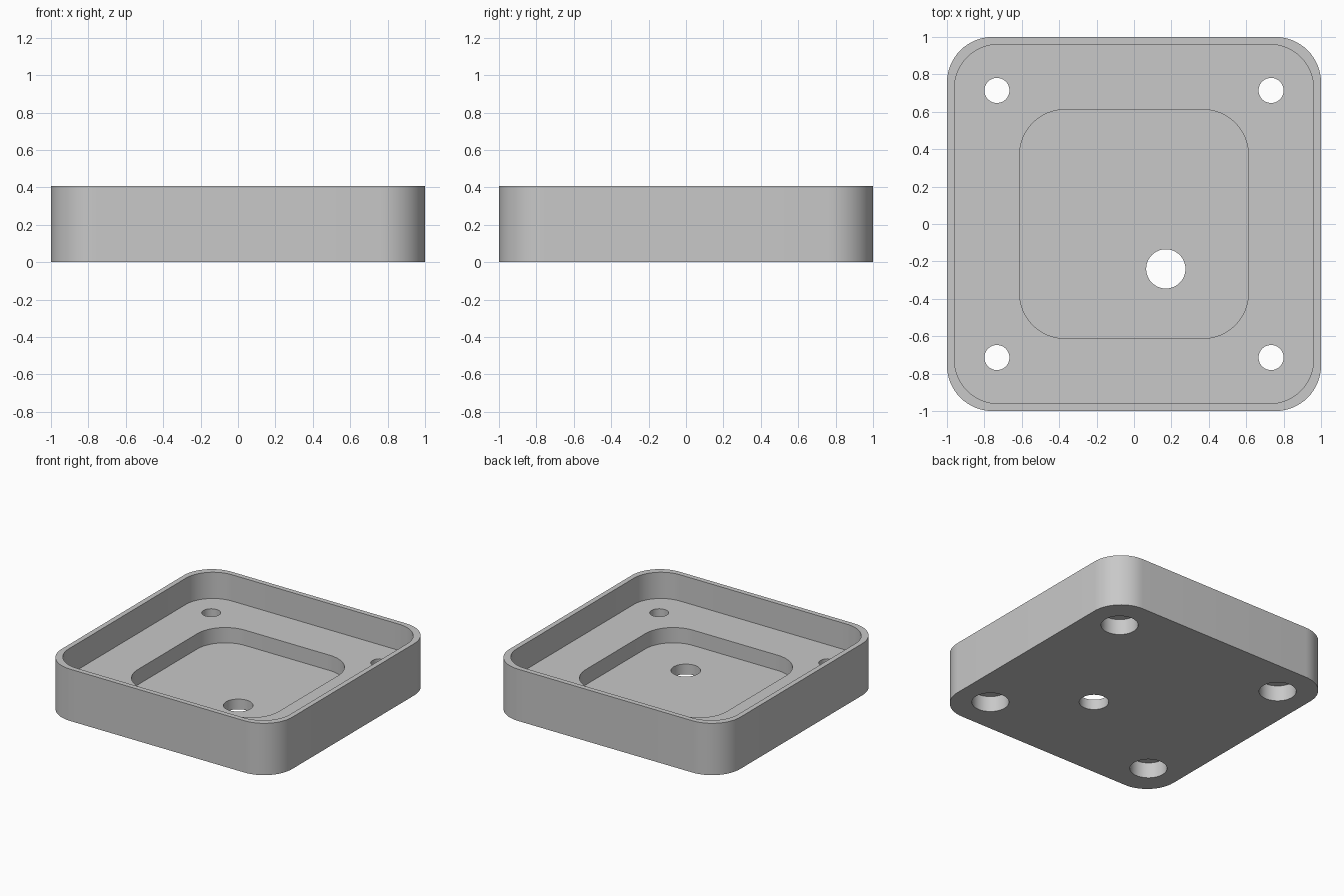
import bpy
import bmesh
from math import cos, sin, pi, radians

cube = bpy.data.objects.get("Cube")
if cube:
    bpy.data.objects.remove(cube, do_unlink=True)

grey = bpy.data.materials.new("plain grey")
grey.use_nodes = True
colour = (0.58, 0.58, 0.58, 1)
grey.diffuse_color = colour
grey.node_tree.nodes["Principled BSDF"].inputs["Base Color"].default_value = colour


def rounded_square(half, radius, steps=16):
    """Outline of a square with rounded corners."""
    c = half - radius
    points = []
    for quarter, (sx, sy) in enumerate([(1, 1), (-1, 1), (-1, -1), (1, -1)]):
        for i in range(steps + 1):
            a = (quarter + i / steps) * pi / 2
            points.append((sx * c + radius * cos(a), sy * c + radius * sin(a)))
    return points


def circle(x, y, radius, steps=48):
    return [(x + radius * cos(2 * pi * i / steps), y + radius * sin(2 * pi * i / steps))
            for i in range(steps)]


def prism(name, outline, bottom, top):
    """Solid made by raising an outline from bottom to top."""
    bm = bmesh.new()
    face = bm.faces.new([bm.verts.new((x, y, bottom)) for x, y in outline])
    raised = bmesh.ops.extrude_face_region(bm, geom=[face])["geom"]
    verts = [v for v in raised if isinstance(v, bmesh.types.BMVert)]
    bmesh.ops.translate(bm, verts=verts, vec=(0, 0, top - bottom))
    bmesh.ops.recalc_face_normals(bm, faces=bm.faces)
    mesh = bpy.data.meshes.new(name)
    bm.to_mesh(mesh)
    bm.free()
    mesh.materials.append(grey)
    obj = bpy.data.objects.new(name, mesh)
    bpy.context.scene.collection.objects.link(obj)
    return obj


def cut(target, outline, bottom, top):
    """Remove a prism from the target, leaving no cutter behind."""
    cutter = prism("cutter", outline, bottom, top)
    cutter.hide_render = True
    mod = target.modifiers.new("cut", 'BOOLEAN')
    mod.operation = 'DIFFERENCE'
    mod.solver = 'EXACT'
    mod.object = cutter
    bpy.ops.object.modifier_apply(modifier=mod.name)
    bpy.data.objects.remove(cutter, do_unlink=True)


HEIGHT, SHELF, FLOOR, RECESS = 0.406, 0.2, 0.08, 0.122

# Outer block
tray = prism("tray", rounded_square(1, 0.244), 0, HEIGHT)
bpy.context.view_layer.objects.active = tray
tray.select_set(True)

# Wide upper cavity and deeper central pocket
cut(tray, rounded_square(0.96, 0.235), SHELF, 1)
cut(tray, rounded_square(0.612, 0.244), FLOOR, 1)

# Cable hole through the pocket floor
cut(tray, circle(0.17, -0.24, 0.105), -1, 1)

# Corner screw holes with wider recesses underneath
for sx in (-1, 1):
    for sy in (-1, 1):
        x, y = sx * 0.733, sy * 0.714
        cut(tray, circle(x, y, 0.067), -1, 1)
        cut(tray, circle(x, y, 0.132), -1, RECESS)

bpy.ops.object.shade_smooth_by_angle(angle=radians(30))
